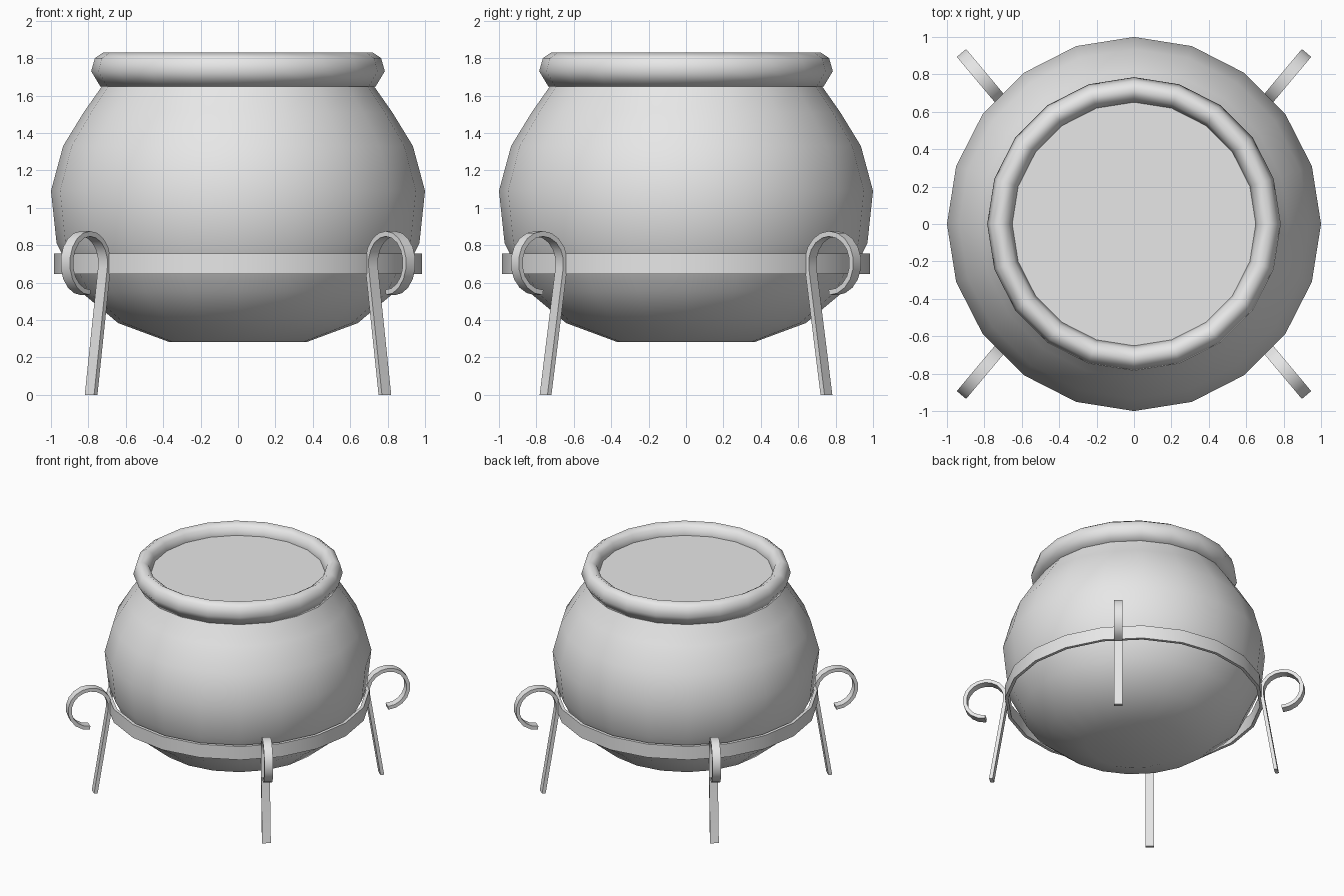
import bpy, math
from mathutils import Vector

cube = bpy.data.objects.get("Cube")
if cube:
    bpy.data.objects.remove(cube, do_unlink=True)

SEGMENTS = 20

metal = bpy.data.materials.new("light_grey_metal")
metal.use_nodes = True
metal.diffuse_color = (0.8, 0.8, 0.8, 1)
metal.node_tree.nodes["Principled BSDF"].inputs["Base Color"].default_value = (0.8, 0.8, 0.8, 1)


def make_object(name, verts, faces, angle):
    mesh = bpy.data.meshes.new(name)
    mesh.from_pydata(verts, [], faces)
    mesh.materials.append(metal)
    obj = bpy.data.objects.new(name, mesh)
    bpy.context.collection.objects.link(obj)
    bpy.ops.object.select_all(action='DESELECT')
    obj.select_set(True)
    bpy.context.view_layer.objects.active = obj
    bpy.ops.object.mode_set(mode='EDIT')
    bpy.ops.mesh.select_all(action='SELECT')
    bpy.ops.mesh.normals_make_consistent(inside=False)
    bpy.ops.object.mode_set(mode='OBJECT')
    bpy.ops.object.shade_smooth_by_angle(angle=math.radians(angle))
    return obj


def lathe(name, profile, closed=False, angle=50):
    """Spin (radius, height) points around z; open profiles get end caps."""
    n = len(profile)
    verts = []
    for i in range(SEGMENTS):
        a = math.tau * i / SEGMENTS
        verts += [(r * math.cos(a), r * math.sin(a), z) for r, z in profile]
    faces = []
    for i in range(SEGMENTS):
        j = (i + 1) % SEGMENTS
        for k in range(n if closed else n - 1):
            m = (k + 1) % n
            faces.append((i * n + k, j * n + k, j * n + m, i * n + m))
    if not closed:
        faces.append([i * n for i in reversed(range(SEGMENTS))])
        faces.append([i * n + n - 1 for i in range(SEGMENTS)])
    return make_object(name, verts, faces, angle)


# Round pot body, its flat top being the surface inside the rim
lathe("pot_body", [(0.37, 0.283), (0.64, 0.383), (0.84, 0.55), (0.97, 0.81),
                   (1.0, 1.09), (0.935, 1.33), (0.825, 1.51), (0.72, 1.66),
                   (0.68, 1.74)])

# Rolled rim
lathe("rim", [(0.72, 1.83), (0.765, 1.80), (0.785, 1.73), (0.735, 1.647),
              (0.68, 1.66), (0.648, 1.73), (0.67, 1.80)], closed=True, angle=80)

# Flat hoop around the belly
lathe("hoop", [(0.985, 0.645), (0.985, 0.755), (0.96, 0.755), (0.96, 0.645)],
      closed=True, angle=30)

# Scrolled leg: a straight strip that curls outward at the top
WIDTH, THICK = 0.065, 0.028
CENTRE, RADIUS, STEPS = Vector((1.125, 0.704)), 0.157, 14
path = [Vector((1.08, 0))]
for i in range(STEPS + 1):
    a = math.radians(190 - 280 * i / STEPS)
    path.append(CENTRE + RADIUS * Vector((math.cos(a), math.sin(a))))

heading = math.radians(50)
outward = Vector((math.cos(heading), math.sin(heading), 0))
sideways = Vector((-math.sin(heading), math.cos(heading), 0))
SHIFT = -0.119


def leg(name, sx, sy):
    verts = []
    for i, p in enumerate(path):
        tangent = (path[min(i + 1, len(path) - 1)] - path[max(i - 1, 0)]).normalized()
        normal = Vector((1, 0)) if i == 0 else Vector((tangent.y, -tangent.x))
        for u, v in ((-1, -1), (1, -1), (1, 1), (-1, 1)):
            q = p + normal * u * THICK / 2
            w = outward * q.x + sideways * (SHIFT + v * WIDTH / 2)
            verts.append((w.x * sx, w.y * sy, q.y))
    faces = [(0, 1, 2, 3)]
    for i in range(len(path) - 1):
        for k in range(4):
            m = (k + 1) % 4
            faces.append((4 * i + k, 4 * i + m, 4 * i + 4 + m, 4 * i + 4 + k))
    end = 4 * (len(path) - 1)
    faces.append((end, end + 1, end + 2, end + 3))
    make_object(name, verts, faces, 35)


for side, sx in (("left", 1), ("right", -1)):
    for place, sy in (("front", -1), ("back", 1)):
        leg(f"{place}_{side}_leg", sx, sy)
